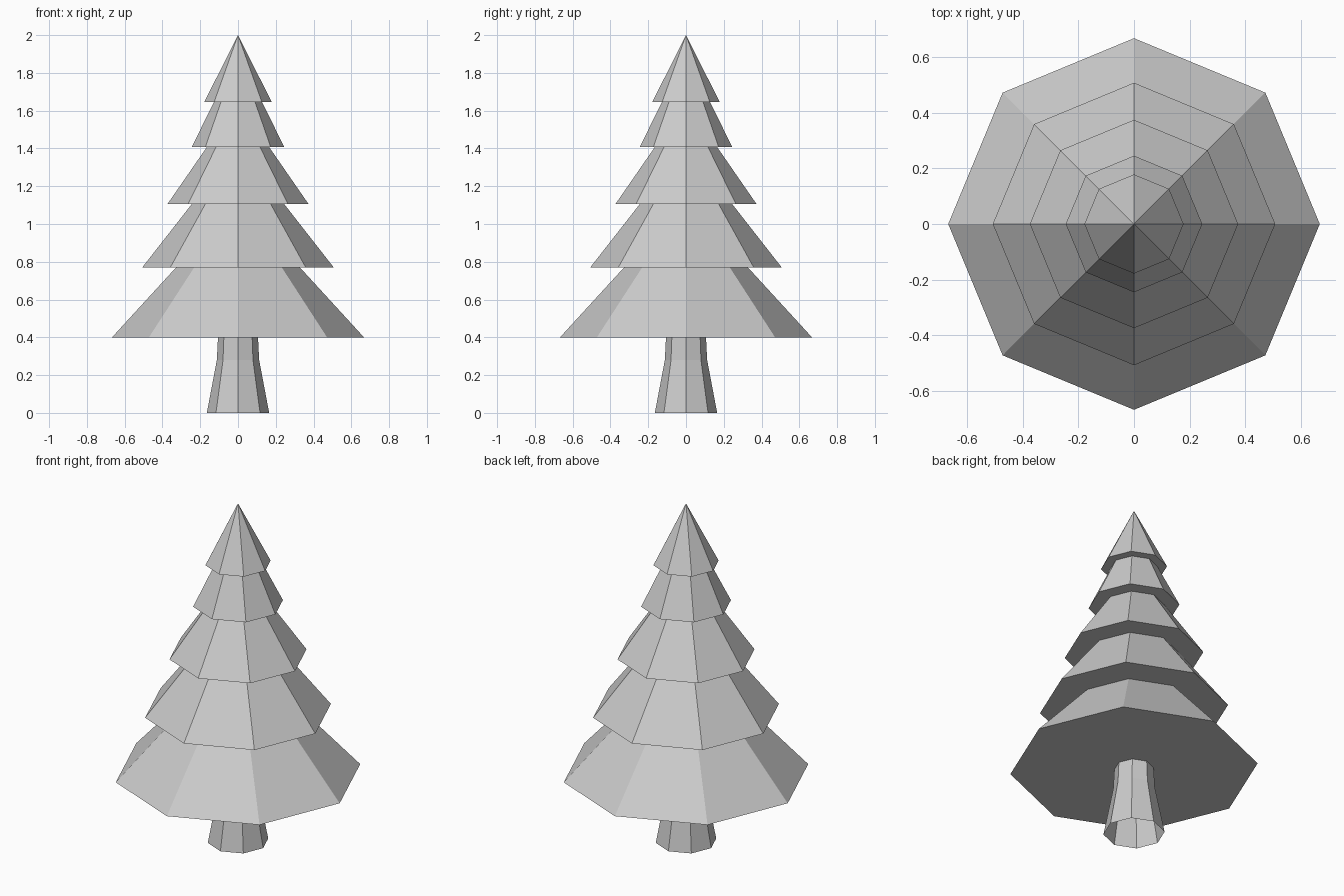
import bpy, bmesh
from math import cos, sin, pi

if "Cube" in bpy.data.objects:
    bpy.data.objects.remove(bpy.data.objects["Cube"])

SIDES = 8


def lathe(name, profile):
    """Revolve (radius, z) points into a flat-shaded octagonal shell."""
    bm = bmesh.new()
    rings = []
    for r, z in profile:
        if r == 0:
            rings.append([bm.verts.new((0, 0, z))] * SIDES)
        else:
            rings.append([bm.verts.new((r * cos(2 * pi * i / SIDES),
                                        r * sin(2 * pi * i / SIDES), z))
                          for i in range(SIDES)])
    for lo, hi in zip(rings, rings[1:]):
        for i in range(SIDES):
            j = (i + 1) % SIDES
            corners = [lo[i], lo[j], hi[j], hi[i]]
            bm.faces.new(list(dict.fromkeys(corners)))
    mesh = bpy.data.meshes.new(name)
    bm.to_mesh(mesh)
    bm.free()
    obj = bpy.data.objects.new(name, mesh)
    bpy.context.collection.objects.link(obj)
    return obj


# Flared trunk, open at the bottom
TRUNK_TOP = (0.106, 0.40)
lathe("trunk", [(0.165, 0), (0.112, 0.28), TRUNK_TOP])

# Stacked branch tiers: (skirt radius, skirt height, neck radius, neck height)
tiers = [
    (0.667, 0.40, 0.328, 0.77),
    (0.507, 0.77, 0.245, 1.105),
    (0.374, 1.105, 0.165, 1.407),
    (0.245, 1.407, 0.127, 1.647),
    (0.178, 1.647, 0, 2.0),
]
profile = [TRUNK_TOP]
for r0, z0, r1, z1 in tiers:
    profile += [(r0, z0), (r1, z1)]
lathe("foliage", profile)
